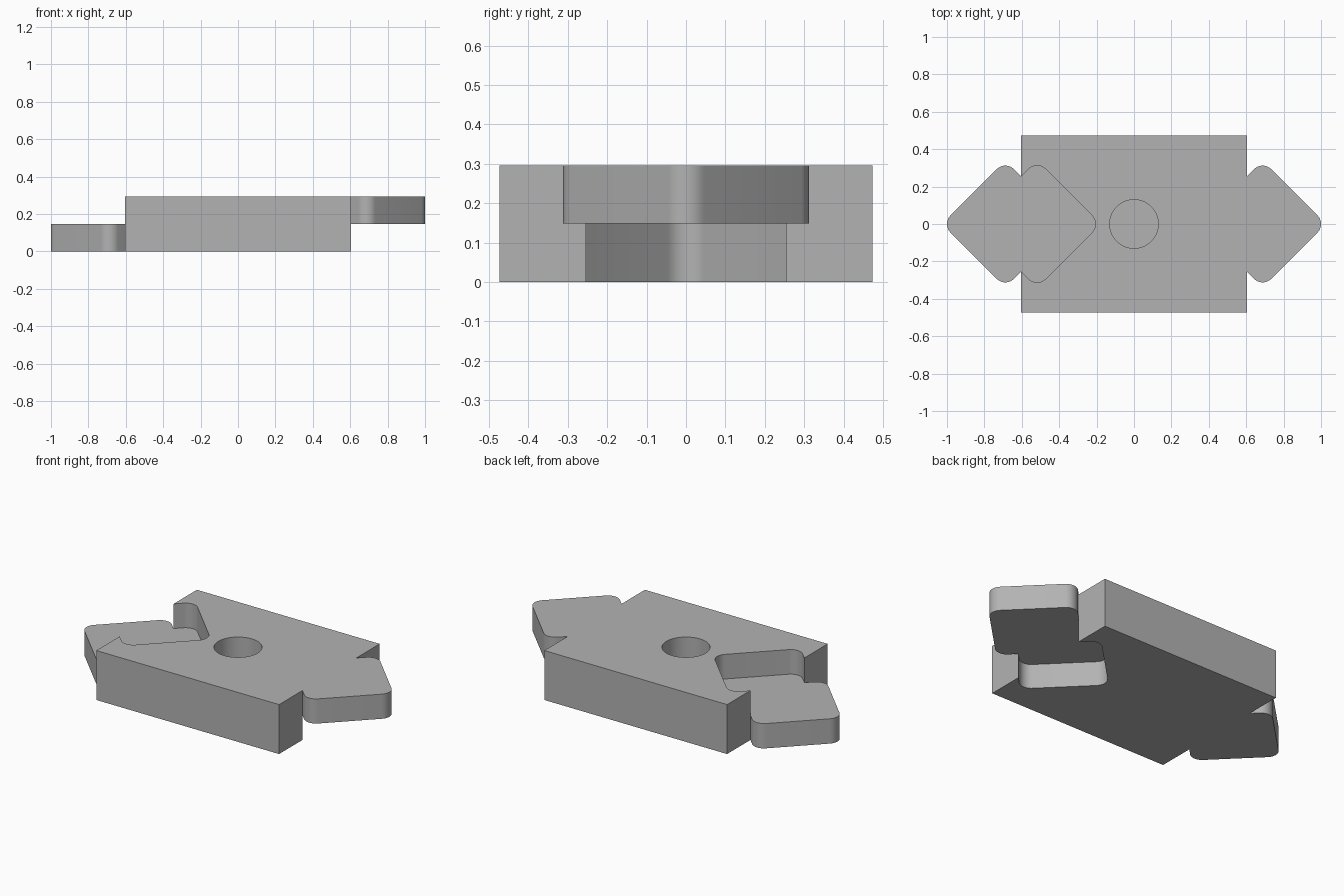
import bpy, bmesh, math

cube = bpy.data.objects.get("Cube")
if cube:
    bpy.data.objects.remove(cube)

EDGE, HALF_W = 0.603, 0.474      # plate half length and half width
HEIGHT, MID = 0.295, 0.148       # full height and step height
R = 0.065                        # corner rounding of the arrow
TIP, LOBE = 0.935, (0.688, 0.247)  # centres of the rounded corners

steel = bpy.data.materials.new("grey")
steel.use_nodes = True
grey = (0.45, 0.45, 0.45, 1)
steel.diffuse_color = grey
steel.node_tree.nodes["Principled BSDF"].inputs["Base Color"].default_value = grey


def arc(cx, cy, start, end, steps=12):
    angles = [math.radians(start + (end - start) * i / steps) for i in range(steps + 1)]
    return [(cx + R * math.cos(a), cy + R * math.sin(a)) for a in angles]


def arrow():
    """Rounded arrow outline beyond the plate edge, from -y to +y."""
    lx, ly = LOBE
    notch = ly - lx + R * math.sqrt(2) + EDGE
    return ([(EDGE, -notch)] + arc(lx, -ly, -135, -45) + arc(TIP, 0, -45, 45)
            + arc(lx, ly, 45, 135) + [(EDGE, notch)])


def prism(name, outline, z0, z1):
    bm = bmesh.new()
    face = bm.faces.new([bm.verts.new((x, y, z0)) for x, y in outline])
    top = bmesh.ops.extrude_face_region(bm, geom=[face])["geom"]
    bmesh.ops.translate(bm, vec=(0, 0, z1 - z0),
                        verts=[v for v in top if isinstance(v, bmesh.types.BMVert)])
    bmesh.ops.recalc_face_normals(bm, faces=bm.faces)
    mesh = bpy.data.meshes.new(name)
    bm.to_mesh(mesh)
    bm.free()
    mesh.materials.append(steel)
    obj = bpy.data.objects.new(name, mesh)
    bpy.context.collection.objects.link(obj)
    return obj


def combine(target, other, operation):
    bpy.context.view_layer.objects.active = target
    mod = target.modifiers.new(operation.lower(), 'BOOLEAN')
    mod.operation, mod.solver, mod.object = operation, 'EXACT', other
    bpy.ops.object.modifier_apply(modifier=mod.name)
    bpy.data.objects.remove(other)


# Each layer has a tab at one end and a matching pocket at the other
tab = arrow()
pocket = [(2 * EDGE - x - 2 * EDGE, y) for x, y in reversed(tab)]
pocket = [(-2 * EDGE - x, y) for x, y in pocket]
layer = ([(-EDGE, -HALF_W), (EDGE, -HALF_W)] + tab
         + [(EDGE, HALF_W), (-EDGE, HALF_W)] + pocket)

plate = prism("connector_plate", [(-x, y) for x, y in layer], 0, MID)
upper = prism("upper_layer", layer, MID, HEIGHT)
combine(plate, upper, 'UNION')

# Blind round hole in the middle
hole = [(0.13 * math.cos(i * math.tau / 64), 0.13 * math.sin(i * math.tau / 64))
        for i in range(64)]
combine(plate, prism("hole_cutter", hole, MID, HEIGHT + 0.1), 'DIFFERENCE')

# Merge coplanar faces, then smooth the rounded corners
bm = bmesh.new()
bm.from_mesh(plate.data)
bmesh.ops.remove_doubles(bm, verts=bm.verts, dist=0.0001)
bmesh.ops.dissolve_limit(bm, angle_limit=0.01, verts=bm.verts, edges=bm.edges)
bm.to_mesh(plate.data)
bm.free()
bpy.ops.object.select_all(action='DESELECT')
plate.select_set(True)
bpy.context.view_layer.objects.active = plate
bpy.ops.object.shade_smooth_by_angle(angle=math.radians(30))
